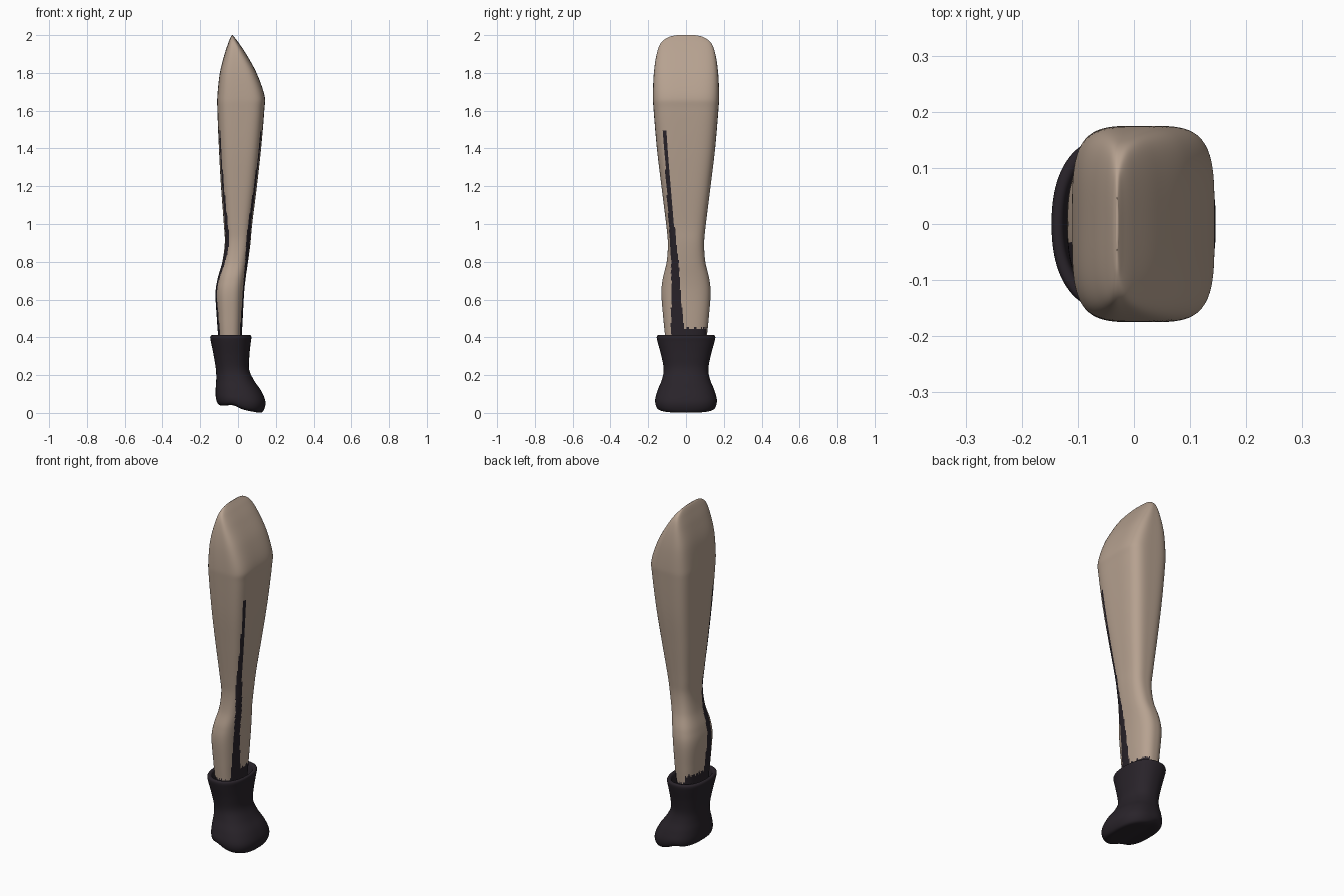
import bpy, math, random
random.seed(3)
SEG = 112


def material(name, rgb):
    m = bpy.data.materials.new(name)
    m.diffuse_color = (*rgb, 1)
    return m


skin = material("skin", (0.47, 0.36, 0.28))
dark = material("dark_leather", (0.022, 0.017, 0.023))


def smooth_sections(keys, steps):
    """Catmull-Rom interpolation between key sections."""
    out = []
    for i in range(len(keys) - 1):
        p = [keys[max(0, min(len(keys) - 1, i + k))] for k in (-1, 0, 1, 2)]
        for s in range(steps):
            t = s / steps
            out.append([0.5 * (2 * b + (c - a) * t + (2 * a - 5 * b + 4 * c - d) * t * t
                               + (3 * b - a - 3 * c + d) * t ** 3) for a, b, c, d in zip(*p)])
    return out + [list(keys[-1])]


def loft(name, keys, steps, deform=None):
    """Loft rounded-box rings: left x, left z, right x, right z, half depth, squareness."""
    rings = smooth_sections(keys, steps)
    verts, faces = [], []
    for xl, zl, xr, zr, hy, n in rings:
        for k in range(SEG):
            a = 2 * math.pi * (k + 0.5) / SEG
            c, s = math.cos(a), math.sin(a)
            r = (abs(c) ** n + abs(s) ** n) ** (-1 / n)
            u = (c * r + 1) / 2
            v = (xl + (xr - xl) * u, s * r * hy, zl + (zr - zl) * u)
            verts.append(deform(*v) if deform else v)
    for j in range(len(rings) - 1):
        for k in range(SEG):
            q = (k + 1) % SEG
            faces.append((j * SEG + k, j * SEG + q, (j + 1) * SEG + q, (j + 1) * SEG + k))
    faces.append(tuple(reversed(range(SEG))))
    faces.append(tuple(range((len(rings) - 1) * SEG, len(rings) * SEG)))
    mesh = bpy.data.meshes.new(name)
    mesh.from_pydata(verts, [], faces)
    mesh.polygons.foreach_set("use_smooth", [True] * len(faces))
    obj = bpy.data.objects.new(name, mesh)
    bpy.context.collection.objects.link(obj)
    return obj


def flat(z, xl, xr, hy, n):
    return (xl, z, xr, z, hy, n)


# Leg: ankle, calf, knee, thigh and wedge-shaped top
leg = loft("leg", [
    flat(0.30, -0.100, 0.018, 0.100, 2.5),
    flat(0.40, -0.105, 0.020, 0.110, 2.6),
    flat(0.50, -0.112, 0.025, 0.120, 2.6),
    flat(0.63, -0.119, 0.032, 0.130, 2.6),
    flat(0.71, -0.108, 0.040, 0.123, 2.6),
    flat(0.80, -0.083, 0.053, 0.102, 2.7),
    flat(0.90, -0.070, 0.066, 0.096, 2.9),
    flat(1.00, -0.075, 0.075, 0.105, 3.1),
    flat(1.20, -0.090, 0.100, 0.130, 3.4),
    flat(1.40, -0.101, 0.122, 0.154, 3.7),
    flat(1.60, -0.109, 0.139, 0.171, 4.0),
    flat(1.68, -0.109, 0.140, 0.175, 4.0),
    flat(1.80, -0.096, 0.098, 0.170, 4.0),
    flat(1.90, -0.071, 0.043, 0.155, 3.7),
    flat(1.96, -0.051, 0.003, 0.132, 3.3),
    flat(1.99, -0.039, -0.020, 0.090, 2.6),
    flat(2.00, -0.032, -0.028, 0.045, 2.2)], 9)

# Dark tapering streaks on both sides and a ragged band above the boot
leg.data.materials.append(skin)
leg.data.materials.append(dark)
LEFT = [(0.3, -0.08), (0.6, -0.075), (0.8, -0.076), (1.2, -0.102), (1.5, -0.118)]
RIGHT = [(0.3, 0.0), (0.45, -0.012), (0.6, -0.028), (0.8, -0.042), (1.0, -0.064),
         (1.2, -0.085), (1.5, -0.111)]


def edge(table, z):
    for (z0, y0), (z1, y1) in zip(table, table[1:]):
        if z <= z1:
            return y0 + (y1 - y0) * (z - z0) / (z1 - z0)
    return 9


for f in leg.data.polygons:
    x, y, z = f.center
    side = abs(f.normal.x) > 0.45
    streak = z < 1.5 and side and edge(LEFT, z) - 0.002 < y < edge(RIGHT, z) + 0.002
    band = z < (0.45 if side and y > -0.02 else 0.405) + random.uniform(-0.01, 0.01)
    f.material_index = int(streak or band)


# Boot: sole, heel and toe, narrow ankle, flared cuff with turned-in rim
def arch(x, y, z):
    lift = 0.02 * math.exp(-((x + 0.03) / 0.04) ** 2) * max(0, 1 - z / 0.1)
    return (x, y, z + lift)


boot = loft("boot", [
    (0.005, 0.021, 0.025, 0.017, 0.015, 2.2),
    (-0.045, 0.030, 0.070, 0.009, 0.080, 2.3),
    (-0.083, 0.036, 0.118, 0.001, 0.135, 2.5),
    (-0.106, 0.048, 0.138, 0.018, 0.157, 2.6),
    (-0.117, 0.080, 0.145, 0.060, 0.163, 2.6),
    (-0.118, 0.130, 0.124, 0.115, 0.149, 2.5),
    (-0.115, 0.180, 0.086, 0.170, 0.128, 2.4),
    flat(0.23, -0.117, 0.059, 0.118, 2.3),
    flat(0.30, -0.128, 0.060, 0.130, 2.3),
    flat(0.37, -0.142, 0.067, 0.149, 2.3),
    flat(0.398, -0.147, 0.071, 0.155, 2.3),
    flat(0.410, -0.142, 0.067, 0.151, 2.3),
    flat(0.410, -0.130, 0.055, 0.136, 2.3),
    flat(0.395, -0.123, 0.047, 0.127, 2.3),
    flat(0.340, -0.114, 0.032, 0.115, 2.3)], 5, arch)
boot.data.materials.append(dark)
